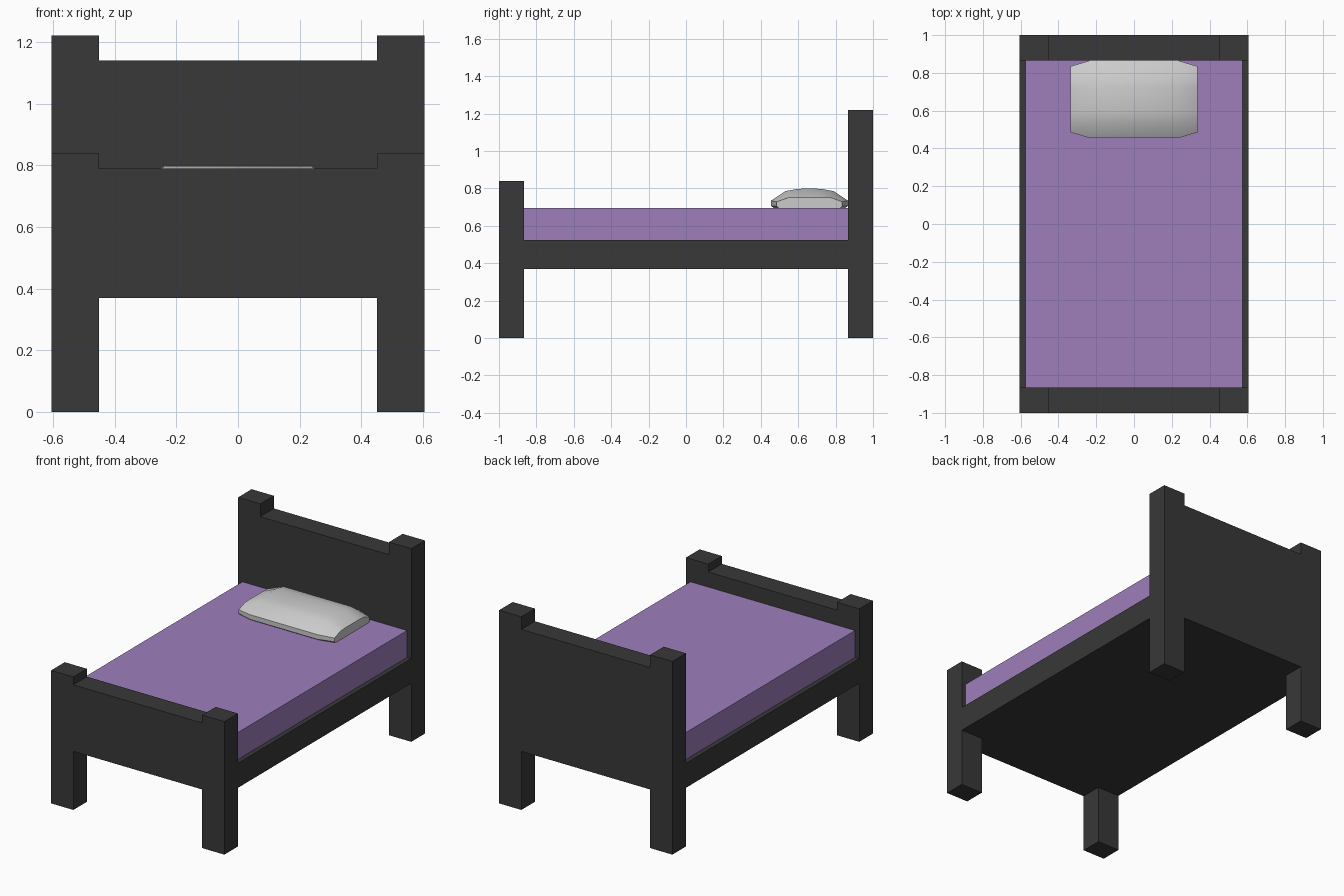
import bpy
import bmesh
import math

if "Cube" in bpy.data.objects:
    bpy.data.objects.remove(bpy.data.objects["Cube"])


def material(name, rgb):
    mat = bpy.data.materials.new(name)
    mat.diffuse_color = (*rgb, 1)
    mat.use_nodes = True
    mat.node_tree.nodes["Principled BSDF"].inputs["Base Color"].default_value = mat.diffuse_color
    return mat


dark = material("dark_frame", (0.04, 0.04, 0.04))
purple = material("purple_cloth", (0.34, 0.21, 0.50))


def loft(name, rings, mat=None):
    """Join matching rings of points and cap both ends."""
    bm = bmesh.new()
    loops = [[bm.verts.new(p) for p in ring] for ring in rings]
    n = len(loops[0])
    for a, b in zip(loops, loops[1:]):
        for i in range(n):
            j = (i + 1) % n
            bm.faces.new((a[i], a[j], b[j], b[i]))
    bm.faces.new(loops[0])
    bm.faces.new(loops[-1])
    bmesh.ops.recalc_face_normals(bm, faces=bm.faces[:])
    mesh = bpy.data.meshes.new(name)
    bm.to_mesh(mesh)
    bm.free()
    obj = bpy.data.objects.new(name, mesh)
    bpy.context.collection.objects.link(obj)
    if mat:
        mesh.materials.append(mat)
    return obj


def box(name, hx, hy, z0, z1, mat):
    base = [(-hx, -hy), (hx, -hy), (hx, hy), (-hx, hy)]
    return loft(name, [[(x, y, z) for x, y in base] for z in (z0, z1)], mat)


OUT, POST_IN, END_IN, RAIL_Z = 0.605, 0.45, 0.865, 0.37


def end_board(name, y0, y1, post_top, panel_top):
    half = [(POST_IN, RAIL_Z), (POST_IN, 0), (OUT, 0),
            (OUT, post_top), (POST_IN, post_top), (POST_IN, panel_top)]
    outline = half + [(-x, z) for x, z in reversed(half)]
    return loft(name, [[(x, y, z) for x, z in outline] for y in (y0, y1)], dark)


# Head and foot boards, each with its two flush posts
end_board("footboard", -1, -END_IN, 0.84, 0.79)
end_board("headboard", END_IN, 1, 1.22, 1.14)

# Bed base and mattress
box("bed_base", OUT, END_IN, RAIL_Z, 0.525, dark)
box("mattress", 0.575, END_IN, 0.525, 0.695, purple)

# Pillow: arched middle section with tapered ends
PILLOW_Y = 0.66


def pillow_ring(x, half):
    pts = half + [(-dy, z) for dy, z in reversed(half) if dy > 0]
    return [(x, PILLOW_Y + dy, z) for dy, z in pts]


middle = [(0, 0.80), (0.065, 0.797), (0.13, 0.785), (0.205, 0.735), (0.205, 0.705), (0.19, 0.695)]
tip = [(0, 0.752), (0.06, 0.752), (0.115, 0.75), (0.175, 0.728), (0.175, 0.705), (0.165, 0.695)]
pillow = loft("pillow", [pillow_ring(-0.335, tip), pillow_ring(-0.235, middle),
                         pillow_ring(0.235, middle), pillow_ring(0.335, tip)])
bpy.context.view_layer.objects.active = pillow
pillow.select_set(True)
bpy.ops.object.shade_smooth_by_angle(angle=math.radians(25))
